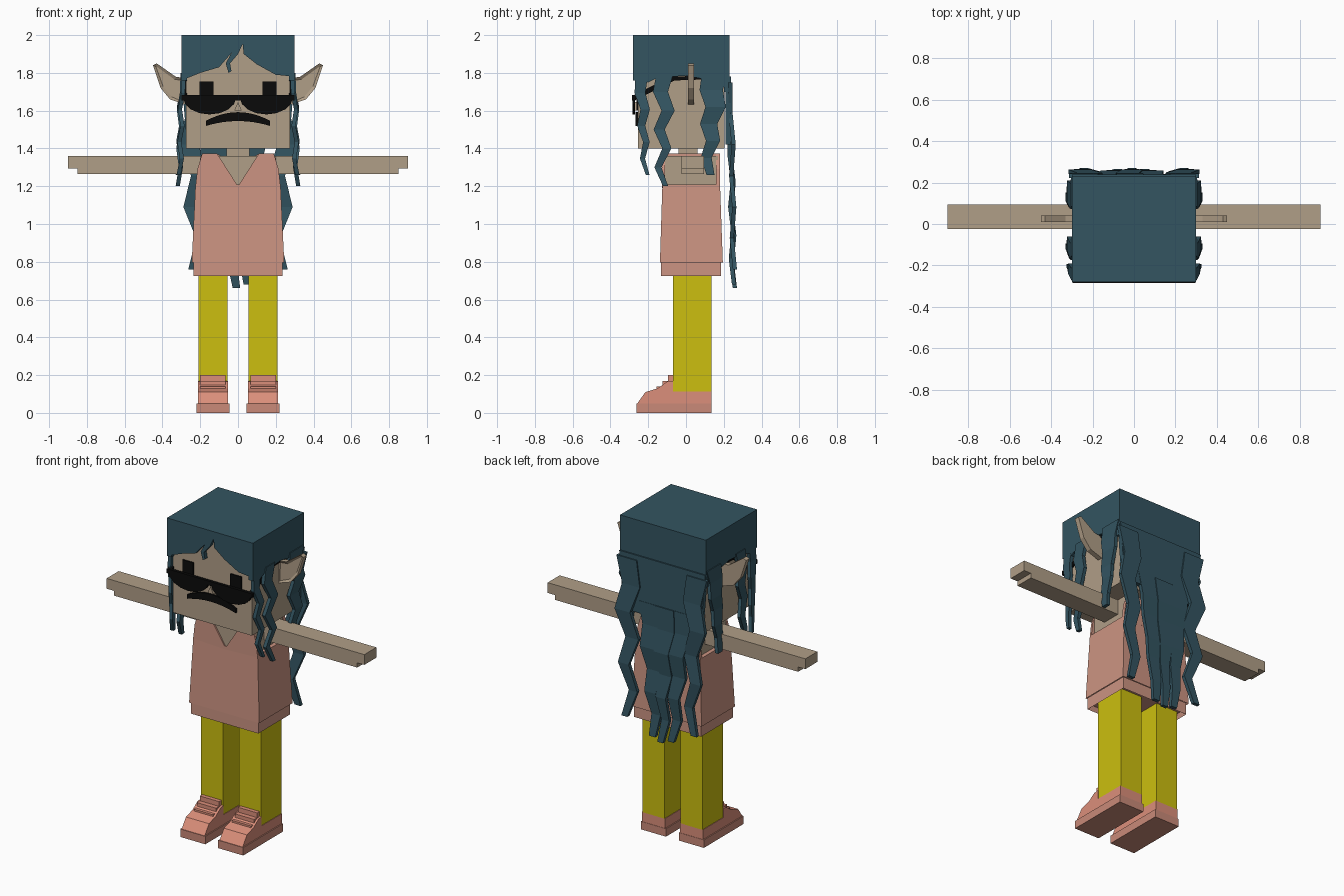
import bpy, bmesh
from math import cos, sin, pi

if "Cube" in bpy.data.objects:
    bpy.data.objects.remove(bpy.data.objects["Cube"])


def material(name, *srgb):
    linear = [((c + .055) / 1.055) ** 2.4 for c in srgb]
    mat = bpy.data.materials.new(name)
    mat.use_nodes = True
    mat.diffuse_color = (*linear, 1)
    mat.node_tree.nodes["Principled BSDF"].inputs["Base Color"].default_value = (*linear, 1)
    return mat


SKIN = material("skin tan", .69, .62, .53)
HAIR = material("hair teal", .2, .33, .38)
DRESS = material("dress rose", .8, .58, .51)
SHOE = material("shoe salmon", .86, .56, .48)
SOLE = material("sole rose", .79, .54, .47)
YELLOW = material("trouser yellow", .8, .75, .06)
BLACK = material("black", .04, .04, .04)


def finish(name, bm, mat, mirror=False):
    """Turn a bmesh into a named object, optionally repeated on the other side."""
    bmesh.ops.recalc_face_normals(bm, faces=bm.faces)
    mesh = bpy.data.meshes.new(name)
    bm.to_mesh(mesh)
    bm.free()
    mesh.materials.append(mat)
    ob = bpy.data.objects.new(name, mesh)
    bpy.context.collection.objects.link(ob)
    if mirror:
        ob.modifiers.new("Mirror", "MIRROR").use_mirror_merge = False


def loft(bm, rings):
    """Skin a row of equal rings and cap both ends; returns the first cap."""
    rings = [[bm.verts.new(point) for point in ring] for ring in rings]
    cap = bm.faces.new(rings[0])
    bm.faces.new(rings[-1])
    for lower, upper in zip(rings, rings[1:]):
        for i in range(len(lower)):
            bm.faces.new((lower[i - 1], lower[i], upper[i], upper[i - 1]))
    bmesh.ops.recalc_face_normals(bm, faces=bm.faces)
    return cap


def box(name, x, y, z, mat, mirror=False):
    bm = bmesh.new()
    loft(bm, [[(x[0], y[0], h), (x[1], y[0], h), (x[1], y[1], h), (x[0], y[1], h)] for h in z])
    finish(name, bm, mat, mirror)


def place(axis, along, depth, height):
    """Point on a sheet that faces the given axis."""
    return (depth, along, height) if axis == "x" else (along, depth, height)


def prism(name, axis, outline, depths, mat, mirror=False, inset=0):
    """Extrude an outline along the x or y axis, with an optional sunken front."""
    bm = bmesh.new()
    front = loft(bm, [[place(axis, u, depth, z) for u, z in outline] for depth in depths])
    if inset:
        bmesh.ops.inset_region(bm, faces=[front], thickness=inset, depth=-.01)
    finish(name, bm, mat, mirror)


def skirt(name, bottom, top, heights, mat):
    """Tapered block with a hollow underside; sizes are half width, front and back."""
    bm = bmesh.new()
    under = loft(bm, [[(-w, front, z), (w, front, z), (w, back, z), (-w, back, z)]
                      for (w, front, back), z in zip((bottom, top), heights)])
    bmesh.ops.inset_region(bm, faces=[under], thickness=.015)
    bmesh.ops.translate(bm, verts=under.verts, vec=(0, 0, .03))
    finish(name, bm, mat)


def lock(name, axis, centre, lean, width, top, tip, out, mirror=False, steps=6, sway=.022):
    """Tapering zigzag lock of hair that hangs from top to tip and sways in and out."""
    rings = []
    for i in range(steps + 1):
        t = i / steps
        swing = (1 if i % 2 == 0 else -1) * min(i, 1)
        middle = centre + lean * t + sway * swing
        half = width / 2 * (1 - .7 * t)
        outer = out + .015 * max(swing, 0) + .01 * t
        rings.append([place(axis, u, depth, top + (tip - top) * t) for u, depth in
                      ((middle - half, outer - .022), (middle + half, outer - .022),
                       (middle + half, outer), (middle - half, outer))])
    bm = bmesh.new()
    loft(bm, rings)
    finish(name, bm, HAIR, mirror)


def both(half):
    """Complete a half outline that starts and ends on the centre line."""
    return half + [(-x, z) for x, z in half[-2:0:-1]]


# Head, neck, upper body and arms
box("head", (-.275, .275), (-.255, .205), (1.4, 1.97), SKIN)
box("neck", (-.06, .06), (-.04, .06), (1.33, 1.42), SKIN)
box("upper_body", (-.2, .2), (-.117, .17), (1.15, 1.36), SKIN)
prism("arm", "y", [(.19, 1.265), (.85, 1.265), (.85, 1.295), (.9, 1.295), (.9, 1.36), (.19, 1.36)],
      (-.025, .095), SKIN, mirror=True)

# Pointed ears with a sunken middle
prism("ear", "y", [(.27, 1.77), (.33, 1.78), (.43, 1.85), (.45, 1.84), (.41, 1.72),
                   (.36, 1.66), (.27, 1.63)], (.01, .042), SKIN, mirror=True, inset=.016)

# Eyes, sunglasses, moustache and nose
box("eye", (.13, .205), (-.263, -.254), (1.6, 1.755), BLACK, mirror=True)
lens = [(.15 + .14 * cos(a * pi / 8), 1.67 - .09 * sin(a * pi / 8)) for a in range(9)]
prism("sunglasses_lens", "y", lens, (-.284, -.27), BLACK, mirror=True)
box("sunglasses_bar", (-.298, .298), (-.286, -.268), (1.655, 1.682), BLACK)
prism("sunglasses_arm", "x", [(-.28, 1.65), (-.28, 1.68), (-.08, 1.78), (.09, 1.785),
                              (.09, 1.765), (-.06, 1.76)], (.27, .284), BLACK, mirror=True)
across = [.17 * i / 6 for i in range(-6, 7)]
prism("moustache", "y", [(x, 1.592 - 1.6 * x * x) for x in across]
      + [(x, 1.545 - .9 * x * x) for x in reversed(across)], (-.267, -.254), BLACK)
prism("nose", "y", [(-.02, 1.6), (.02, 1.6), (0, 1.645)], (-.275, -.25), SKIN)

# Hair cap: top slab, ragged fringe with a loose wisp, sides and back
box("hair_top", (-.3, .3), (-.28, .23), (1.96, 2), HAIR)
prism("hair_fringe", "y",
      [(-.3, 1.97), (-.3, 1.76), (-.2, 1.8), (-.1, 1.83), (-.035, 1.905), (-.065, 1.85),
       (-.05, 1.8), (-.035, 1.81), (-.042, 1.85), (0, 1.9), (.025, 1.953), (.03, 1.9),
       (.1, 1.845), (.2, 1.79), (.3, 1.78), (.3, 1.97)], (-.28, -.25), HAIR)
prism("hair_side", "x", [(-.28, 1.97), (-.28, 1.76), (-.2, 1.75), (-.15, 1.775), (0, 1.785),
                         (.08, 1.77), (.23, 1.74), (.23, 1.97)], (.27, .3), HAIR, mirror=True)
box("hair_back", (-.3, .3), (.2, .23), (1.7, 1.97), HAIR)
prism("hair_back_sheet", "y", [(-.3, 1.78), (.3, 1.78), (.27, 1.42), (-.27, 1.42)],
      (.21, .238), HAIR)

# Locks hanging at the sides of the face
lock("front_lock", "x", -.235, .02, .065, 1.78, 1.26, .3, mirror=True, sway=.012)
lock("temple_lock", "x", -.11, -.02, .09, 1.8, 1.2, .305, mirror=True)
lock("ear_lock", "x", .155, -.04, .14, 1.8, 1.26, .305, mirror=True, sway=.015)

# Long locks down the back
lock("outer_back_lock", "y", .245, -.03, .14, 1.75, .76, .245, mirror=True, sway=.027)
lock("centre_back_lock", "y", .09, -.05, .15, 1.5, .68, .24, sway=.012)
lock("middle_back_lock", "y", -.02, 0, .13, 1.5, .66, .245, sway=.012)
lock("right_back_lock", "y", -.13, .04, .14, 1.5, .68, .24, sway=.012)

# Dress: skirt, hem, and chest and back panels joined by straps
skirt("dress_body", (.245, -.138, .195), (.225, -.125, .18), (.795, 1.21), DRESS)
skirt("dress_hem", (.235, -.133, .185), (.235, -.133, .185), (.725, .8), DRESS)
for name, neckline, depths in (("dress_front", 1.2, (-.126, -.112)),
                               ("dress_back", 1.3, (.16, .181))):
    prism(name, "y", both([(0, neckline), (.11, 1.372), (.19, 1.372), (.215, 1.29),
                           (.225, 1.2), (0, 1.19)]), depths, DRESS)
box("shoulder_strap", (.11, .19), (-.126, .181), (1.35, 1.372), DRESS, mirror=True)

# Legs
box("leg", (.055, .21), (-.07, .134), (.11, .76), YELLOW, mirror=True)

# Shoes: sole, upper and stepped lacing
box("shoe_sole", (.045, .22), (-.262, .136), (0, .05), SOLE, mirror=True)
prism("shoe_upper", "x", [(-.258, .05), (-.215, .11), (-.15, .13), (-.1, .165), (-.068, .17),
                          (-.068, .112), (.134, .112), (.134, .05)],
      (.052, .213), SHOE, mirror=True)
for i in range(3):
    box("shoe_lace_step", (.066, .2), (-.155 + .03 * i, -.068), (.11, .14 + .03 * i),
        SHOE, mirror=True)
